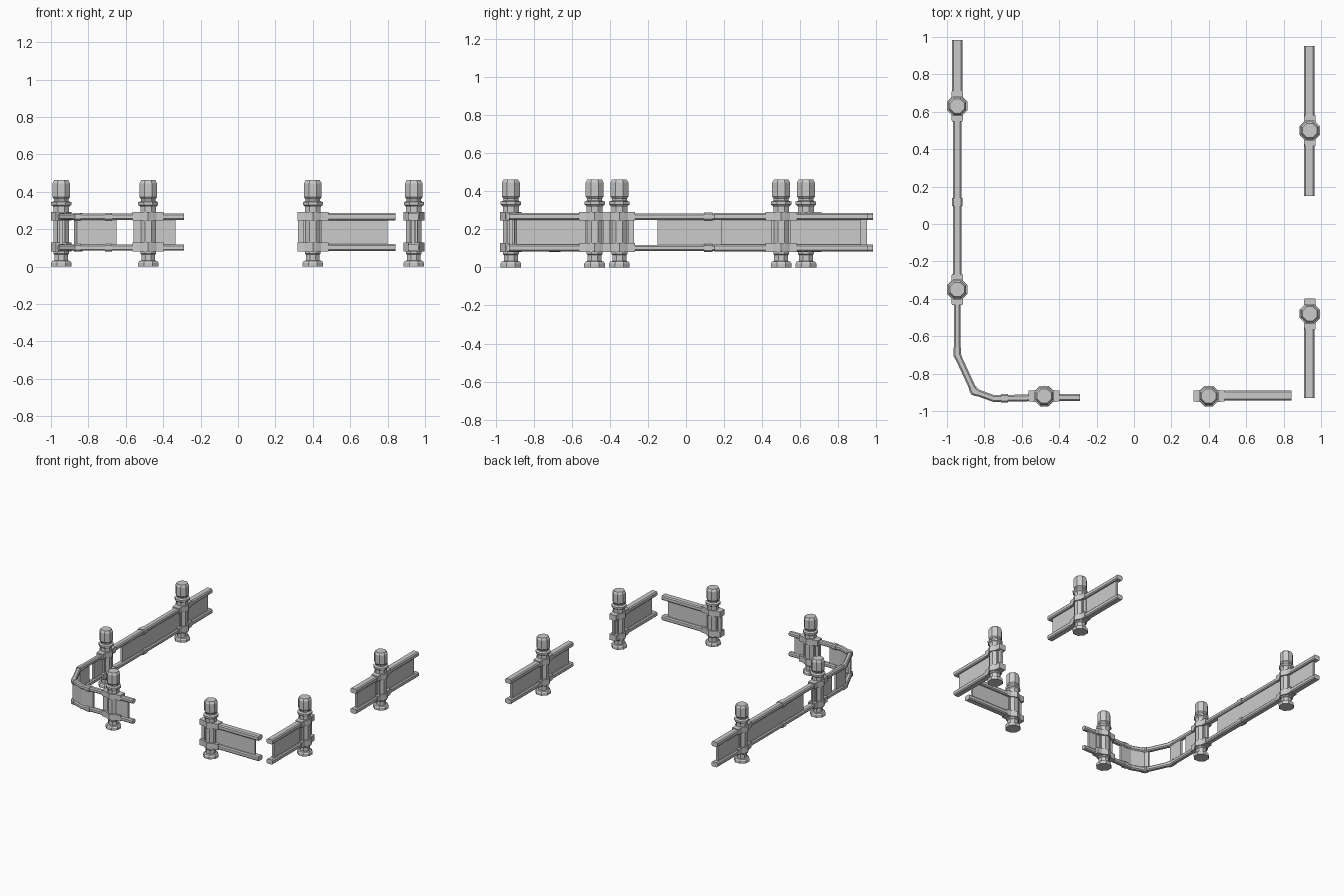
import bpy, bmesh, math
from mathutils import Vector

if "Cube" in bpy.data.objects:
    bpy.data.objects.remove(bpy.data.objects["Cube"])

UP_Z, LOW_Z = 0.267, 0.102


def finish(bm, name):
    bmesh.ops.recalc_face_normals(bm, faces=bm.faces)
    me = bpy.data.meshes.new(name)
    bm.to_mesh(me)
    bm.free()
    ob = bpy.data.objects.new(name, me)
    bpy.context.collection.objects.link(ob)
    return ob


def skin(bm, rings):
    # join a series of equal rings and cap both ends
    vs = [[bm.verts.new(p) for p in r] for r in rings]
    n = len(vs[0])
    for a, b in zip(vs, vs[1:]):
        for i in range(n):
            j = (i + 1) % n
            bm.faces.new((a[i], a[j], b[j], b[i]))
    bm.faces.new(vs[0])
    bm.faces.new(vs[-1])


def sweep(name, path, section):
    # sweep a (side, z) section along a mitred plan path
    pts = [Vector(p) for p in path]
    bm = bmesh.new()
    rings = []
    for i, p in enumerate(pts):
        d0 = (p - pts[i - 1]).normalized() if i else (pts[1] - p).normalized()
        d1 = (pts[i + 1] - p).normalized() if i < len(pts) - 1 else d0
        t = (d0 + d1).normalized()
        side = Vector((-t.y, t.x)) / t.dot(d0)
        rings.append([(p.x + side.x * s, p.y + side.y * s, z) for s, z in section])
    skin(bm, rings)
    return finish(bm, name)


def chamfered(w, h, z, c=0.008):
    return [(w, z - h + c), (w, z + h - c), (w - c, z + h), (c - w, z + h),
            (-w, z + h - c), (-w, z - h + c), (c - w, z - h), (w - c, z - h)]


def rails(name, path, w=0.027, h=0.019):
    for label, z in (("upper", UP_Z), ("lower", LOW_Z)):
        sweep(f"{name}_{label}_rail", path, chamfered(w, h, z))


def panel(name, path, t=0.009):
    sweep(name + "_panel", path, [(t, 0.09), (t, 0.275), (-t, 0.275), (-t, 0.09)])


# Octagonal post: foot, shaft, ring collar and bevelled cap
POST = [(0.059, 0), (0.059, 0.02), (0.052, 0.03), (0.040, 0.033), (0.040, 0.065),
        (0.045, 0.07), (0.045, 0.318), (0.050, 0.325), (0.058, 0.33), (0.058, 0.345),
        (0.048, 0.348), (0.043, 0.352), (0.043, 0.362), (0.051, 0.372), (0.051, 0.445),
        (0.041, 0.462)]
# Half plan of the bracket, bulging around the post
HALF = [(-0.083, 0.029), (-0.045, 0.032), (-0.028, 0.042), (0, 0.056),
        (0.028, 0.042), (0.045, 0.032), (0.083, 0.029)]
PLAN = HALF + [(x, -y) for x, y in reversed(HALF)]


def post(name, x, y, along_y):
    bm = bmesh.new()
    skin(bm, [[(x + r * math.cos((k + .5) * math.pi / 4), y + r * math.sin((k + .5) * math.pi / 4), z)
               for k in range(8)] for r, z in POST])
    finish(bm, name + "_post")
    bm = bmesh.new()

    def place(u, v, z):
        return (x + v, y + u, z) if along_y else (x + u, y + v, z)

    # clamps around both rails
    for z0, z1 in ((0.247, 0.292), (0.081, 0.128)):
        skin(bm, [[place(u, v, z) for u, v in PLAN] for z in (z0, z1)])
    # upright plate between the clamps
    plate = [(-0.05, -0.02), (0.05, -0.02), (0.05, 0.02), (-0.05, 0.02)]
    skin(bm, [[place(u, v, z) for u, v in plate] for z in (0.11, 0.26)])
    # flat backing that closes the bracket
    back = [(-0.078, -0.008), (0.078, -0.008), (0.078, 0.008), (-0.078, 0.008)]
    skin(bm, [[place(u, v, z) for u, v in back] for z in (0.1, 0.27)])
    finish(bm, name + "_bracket")


for args in (("left_back", -0.945, 0.63, True), ("left_front", -0.945, -0.35, True),
             ("front_left", -0.48, -0.92, False), ("front_right", 0.40, -0.92, False),
             ("right_front", 0.94, -0.48, True), ("right_back", 0.94, 0.50, True)):
    post(*args)

# Straight left run
LX = -0.945
rails("left_end", [(LX, 0.63), (LX, 0.983)])
rails("left_middle", [(LX, -0.35), (LX, 0.63)], 0.024, 0.017)
rails("left_joint", [(LX, 0.095), (LX, 0.14)], 0.029, 0.021)
panel("left_end", [(LX, 0.63), (LX, 0.95)])
panel("left_middle", [(LX, -0.15), (LX, 0.62)])

# Bent corner run with broken panels
A, B, C, D = (LX, -0.70), (-0.855, -0.895), (-0.75, -0.933), (-0.48, -0.928)
rails("corner", [(LX, -0.35), A, B, C, D, (-0.29, -0.928)], 0.018, 0.017)
rails("corner_joint", [(-0.71, -0.932), (-0.675, -0.932)], 0.023, 0.020)
rails("bend_joint", [(LX, -0.66), A, (-0.938, -0.716)], 0.020, 0.020)
rails("bend_knuckle", [(-0.864, -0.875), B, (-0.836, -0.902)], 0.021, 0.020)
panel("corner_side_near", [(LX, -0.36), (LX, -0.52)])
panel("corner_side_far", [(LX, -0.58), A])
panel("corner_bend", [(-0.87, -0.863), B, C, (-0.65, -0.931)])
panel("corner_front", [(-0.56, -0.928), (-0.335, -0.928)])

# Front right and right-hand stubs
rails("front_right", [(0.40, -0.917), (0.843, -0.917)])
panel("front_right", [(0.40, -0.917), (0.80, -0.917)])
rails("right_front", [(0.937, -0.48), (0.937, -0.93)])
panel("right_front", [(0.937, -0.48), (0.937, -0.89)])
rails("right_back", [(0.937, 0.15), (0.937, 0.953)])
panel("right_back", [(0.937, 0.185), (0.937, 0.92)])
